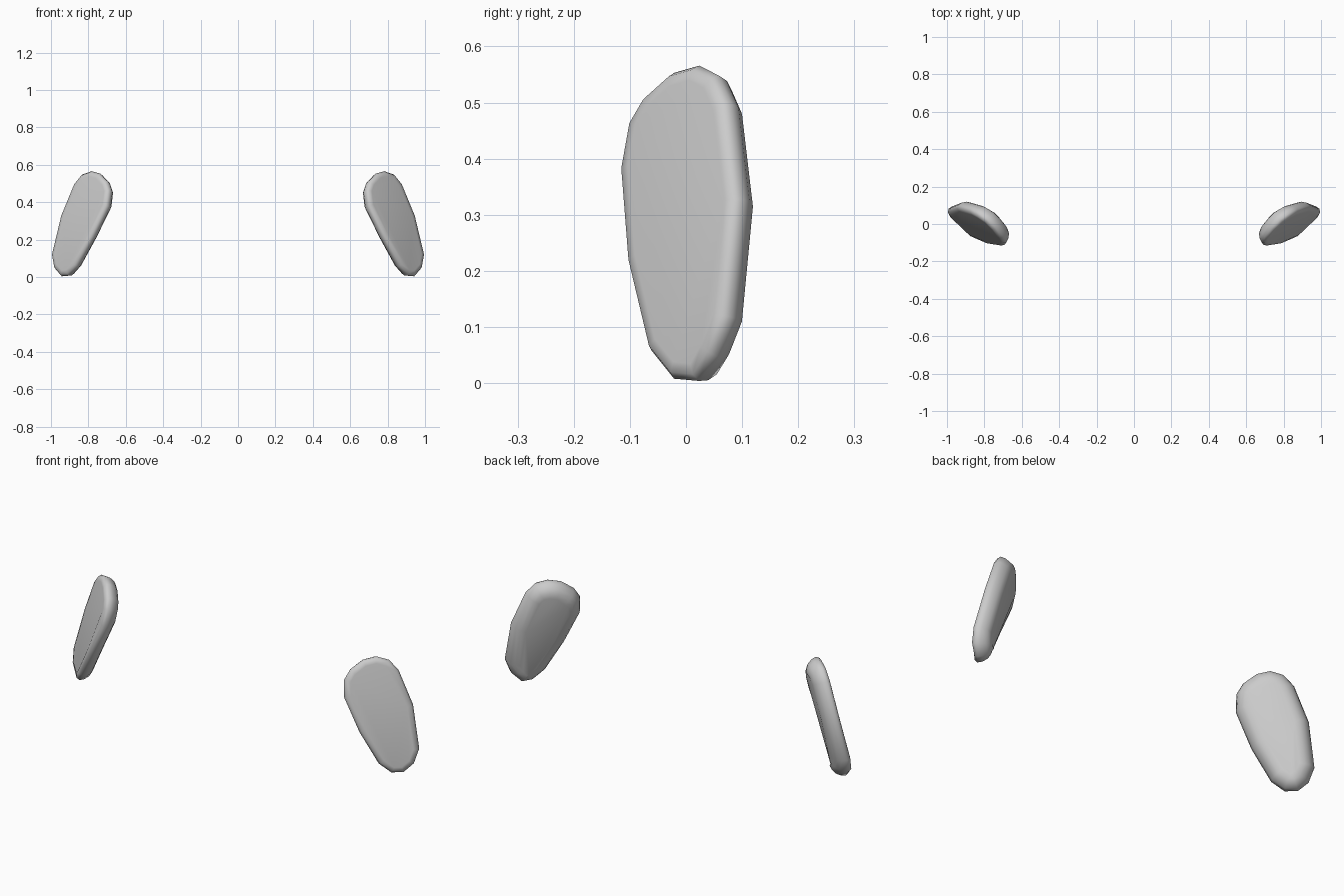
import bpy, bmesh
from mathutils import Vector

if "Cube" in bpy.data.objects:
    bpy.data.objects.remove(bpy.data.objects["Cube"])

# Rim outline of the outer face (right-hand pad), clockwise from the top
RIM = [Vector(p) for p in (
    (.79, .015, .568), (.84, .05, .55), (.88, .072, .50), (.95, .092, .33),
    (1.0, .072, .12), (.988, .045, .05), (.95, .015, .006), (.91, -.03, .01),
    (.865, -.07, .06), (.78, -.107, .215), (.70, -.12, .38), (.69, -.105, .465),
    (.705, -.078, .512), (.745, -.03, .555))]
NORMAL = Vector((.65, -.72, .18)).normalized()

# Cross-section of the edge: (depth along the normal, inset from the rim)
SECTION = [(.006, .03), (.003, .010), (-.012, 0), (-.035, .006),
           (-.058, .022), (-.070, .042), (-.076, .065)]


def inward(i):
    a, b = RIM[i - 1], RIM[(i + 1) % len(RIM)]
    v = (b - a).cross(NORMAL).normalized()
    centre = sum(RIM, Vector()) / len(RIM)
    return v if v.dot(centre - RIM[i]) > 0 else -v


def pad(name, side):
    bm = bmesh.new()
    n = len(RIM)
    rings = []
    for depth, inset in SECTION:
        ring = []
        for i, p in enumerate(RIM):
            q = p + NORMAL * depth + inward(i) * inset
            ring.append(bm.verts.new((q.x * side, q.y, q.z)))
        rings.append(ring)
    for a, b in zip(rings, rings[1:]):
        for i in range(n):
            j = (i + 1) % n
            bm.faces.new((a[i], a[j], b[j], b[i]))
    # flat outer face and back
    bm.faces.new(rings[0])
    bm.faces.new(rings[-1])
    bmesh.ops.recalc_face_normals(bm, faces=bm.faces)
    for f in bm.faces:
        f.smooth = True
    me = bpy.data.meshes.new(name)
    bm.to_mesh(me)
    bm.free()
    bpy.context.collection.objects.link(bpy.data.objects.new(name, me))


# Mirrored pair of side pads
pad("right_pad", 1)
pad("left_pad", -1)
